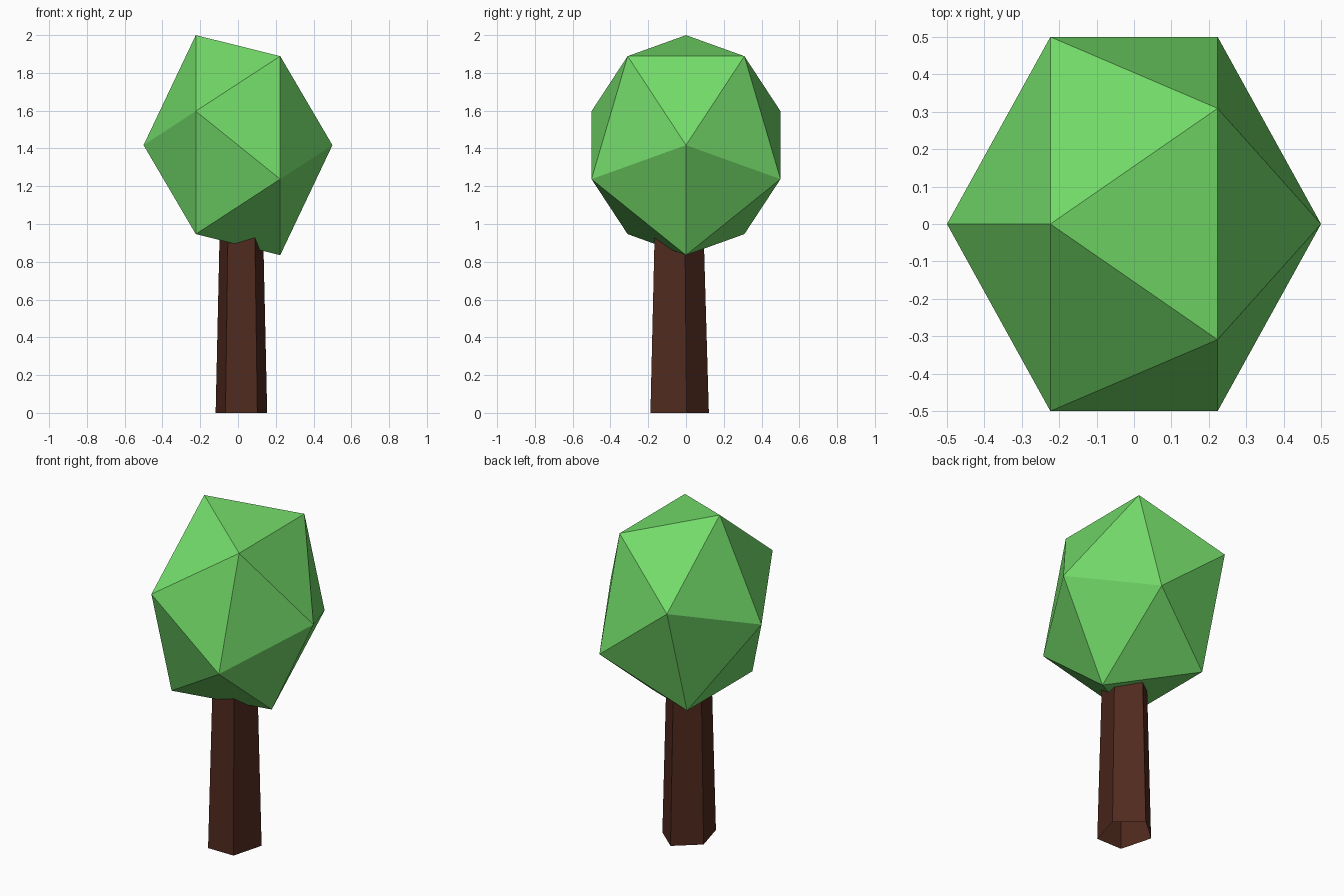
import bpy, bmesh, math
from mathutils import Matrix, Vector

if "Cube" in bpy.data.objects:
    bpy.data.objects.remove(bpy.data.objects["Cube"])


def add_part(name, bm, color):
    bmesh.ops.recalc_face_normals(bm, faces=bm.faces)
    mesh = bpy.data.meshes.new(name)
    bm.to_mesh(mesh)
    bm.free()
    mat = bpy.data.materials.new(name + "_material")
    mat.diffuse_color = color
    mat.use_nodes = True
    mat.node_tree.nodes["Principled BSDF"].inputs["Base Color"].default_value = mat.diffuse_color
    mesh.materials.append(mat)
    obj = bpy.data.objects.new(name, mesh)
    bpy.context.collection.objects.link(obj)
    return obj


# Crown: icosahedron lying on its side (pole along x), stretched
bm = bmesh.new()
bmesh.ops.create_icosphere(bm, subdivisions=1, radius=1)
bm.transform(Matrix.Translation((0, 0, 1.4175))
             @ Matrix.Diagonal((0.5, 0.588, 0.651, 1))
             @ Matrix.Rotation(math.radians(90), 4, 'Y'))
add_part("crown", bm, (0.17, 0.70, 0.14, 1))

# Trunk: open, tapering five-sided tube with its flat side to the front
SIDES = 5
CENTRE = Vector((0.018, -0.05, 0))
bm = bmesh.new()


def ring(z, rx, ry):
    angles = [2 * math.pi * i / SIDES for i in range(SIDES)]
    return [bm.verts.new(CENTRE + Vector((rx * math.sin(a), ry * math.cos(a), z)))
            for a in angles]


low, high = ring(0, 0.1435, 0.171), ring(1.0, 0.12, 0.142)
for i in range(SIDES):
    j = (i + 1) % SIDES
    bm.faces.new((low[j], low[i], high[i], high[j]))
add_part("trunk", bm, (0.08, 0.023, 0.013, 1))
